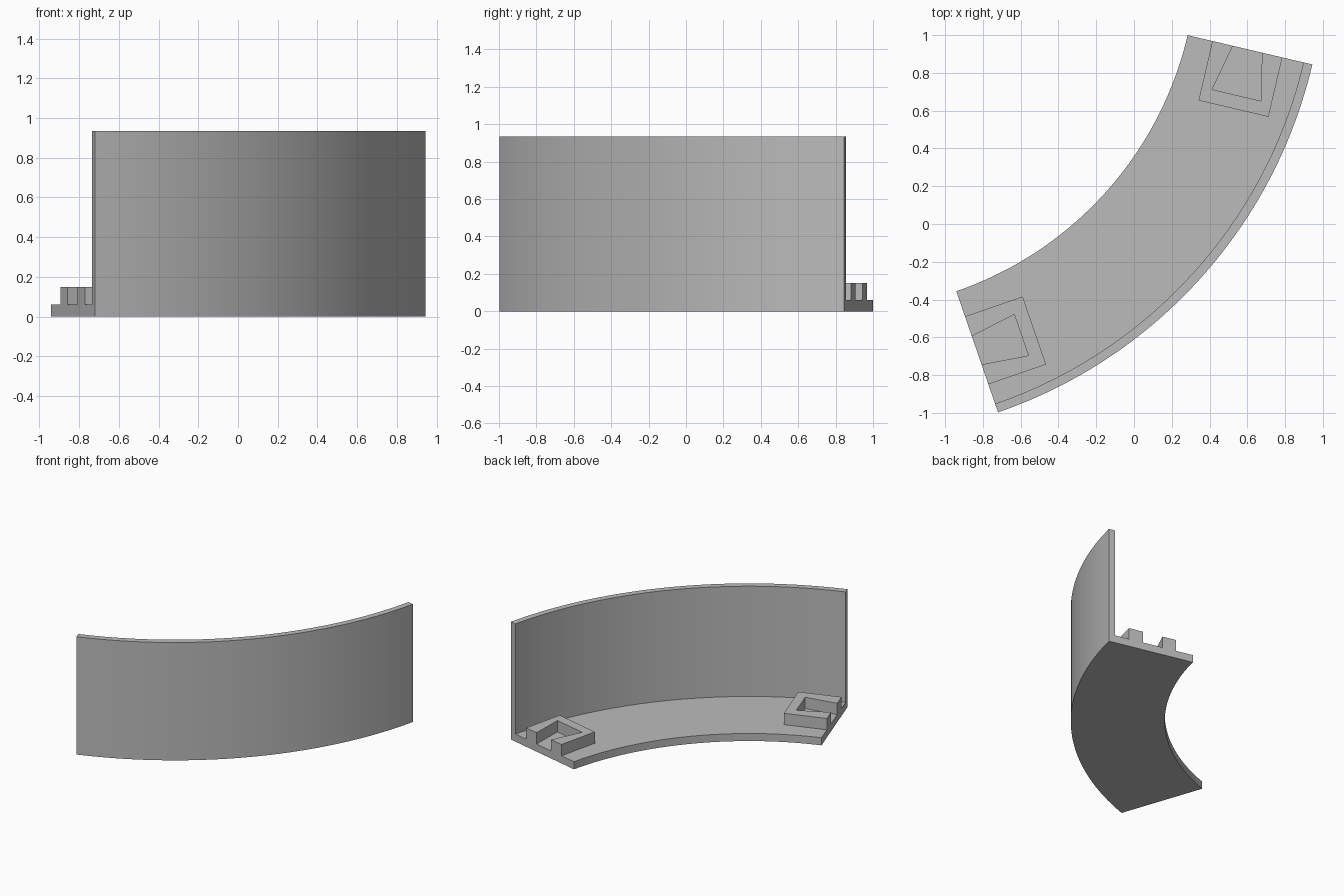
import bpy, bmesh
from math import radians, cos, sin
from mathutils import Vector

if "Cube" in bpy.data.objects:
    bpy.data.objects.remove(bpy.data.objects["Cube"], do_unlink=True)

CENTRE = Vector((-1.556, 1.431, 0))
START, END = radians(-71.0), radians(-13.2)
R_IN, R_WALL, R_OUT = 1.89, 2.52, 2.568
FLOOR, BLOCK_TOP, WALL_TOP = 0.06, 0.15, 0.935
SEGMENTS = 48

grey = bpy.data.materials.new("plain grey")
grey.use_nodes = True
colour = (0.5, 0.5, 0.5, 1)
grey.diffuse_color = colour
grey.node_tree.nodes["Principled BSDF"].inputs["Base Color"].default_value = colour


def radial(angle):
    return Vector((cos(angle), sin(angle), 0))


def finish(bm, name):
    bmesh.ops.recalc_face_normals(bm, faces=bm.faces)
    mesh = bpy.data.meshes.new(name)
    bm.to_mesh(mesh)
    bm.free()
    mesh.materials.append(grey)
    obj = bpy.data.objects.new(name, mesh)
    bpy.context.collection.objects.link(obj)
    return obj


# Curved floor and outer wall: an L profile swept along the arc
profile = [(R_IN, 0), (R_OUT, 0), (R_OUT, WALL_TOP),
           (R_WALL, WALL_TOP), (R_WALL, FLOOR), (R_IN, FLOOR)]
bm = bmesh.new()
rings = []
for i in range(SEGMENTS + 1):
    d = radial(START + (END - START) * i / SEGMENTS)
    rings.append([bm.verts.new(CENTRE + d * r + Vector((0, 0, z))) for r, z in profile])
for a, b in zip(rings, rings[1:]):
    for j in range(len(profile)):
        k = (j + 1) % len(profile)
        bm.faces.new((a[j], a[k], b[k], b[j]))
bm.faces.new(rings[0])
bm.faces.new(rings[-1])
body = finish(bm, "curved_floor_and_wall")
bpy.ops.object.select_all(action='DESELECT')
body.select_set(True)
bpy.context.view_layer.objects.active = body
bpy.ops.object.shade_smooth_by_angle(angle=radians(30))


# Dovetail socket at each end, its mouth flush with the end face
def socket(name, angle, side, middle, far_half):
    across = radial(angle)
    inward = Vector((-across.y, across.x, 0)) * side
    half = [(0.19, 0), (0.19, 0.323), (far_half, 0.25), (0.079, 0)]
    bm = bmesh.new()

    def vert(w, depth):
        p = CENTRE + across * (middle + w) + inward * depth
        return bm.verts.new(p + Vector((0, 0, FLOOR)))

    left = [vert(-w, d) for w, d in half]
    right = [vert(w, d) for w, d in half]
    faces = [bm.faces.new(left), bm.faces.new(right),
             bm.faces.new((left[1], right[1], right[2], left[2]))]
    bmesh.ops.recalc_face_normals(bm, faces=bm.faces)
    up = bmesh.ops.extrude_face_region(bm, geom=faces, use_keep_orig=True)["geom"]
    bmesh.ops.translate(bm, vec=(0, 0, BLOCK_TOP - FLOOR),
                        verts=[v for v in up if isinstance(v, bmesh.types.BMVert)])
    finish(bm, name)


socket("right_end_socket", START, 1, 2.221, 0.115)
socket("left_end_socket", END, -1, 2.215, 0.133)
